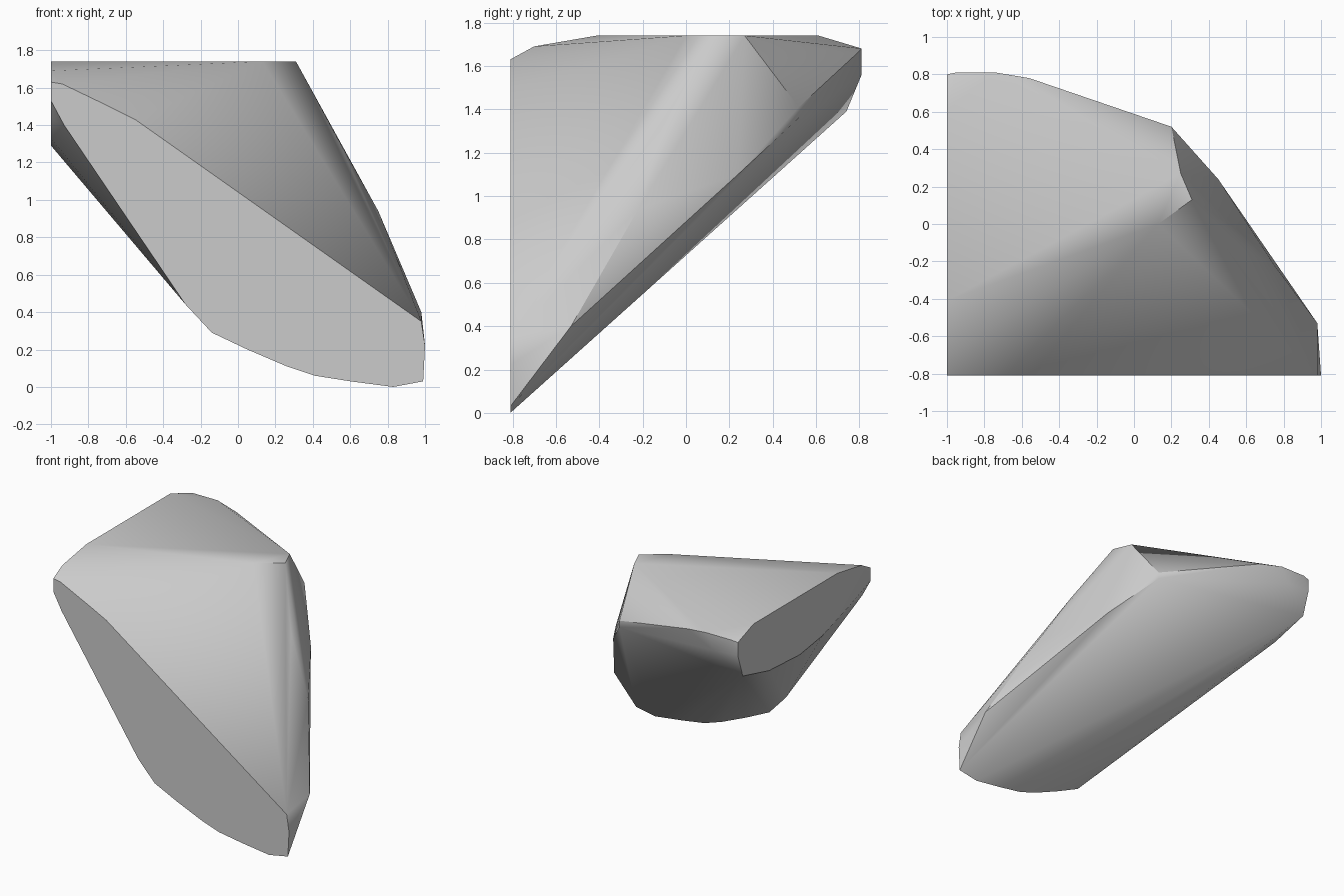
import bpy
import bmesh
import math


def remove_default_cube():
    cube = bpy.data.objects.get("Cube")
    if cube is not None:
        bpy.data.objects.remove(cube, do_unlink=True)


def make_material(name, colour):
    material = bpy.data.materials.new(name)
    material.use_nodes = True
    material.diffuse_color = colour
    shader = material.node_tree.nodes["Principled BSDF"]
    shader.inputs["Base Color"].default_value = colour
    return material


def build_hull(name, points, material):
    """Wrap a convex skin around the points and tidy its flat faces."""
    mesh = bpy.data.meshes.new(name)
    bm = bmesh.new()
    for point in points:
        bm.verts.new(point)
    result = bmesh.ops.convex_hull(bm, input=bm.verts[:])
    unused = [item for item in result["geom_interior"] + result["geom_unused"]
              if isinstance(item, bmesh.types.BMVert)]
    bmesh.ops.delete(bm, geom=list(set(unused)), context="VERTS")
    bmesh.ops.dissolve_limit(bm, angle_limit=math.radians(0.5),
                             verts=bm.verts[:], edges=bm.edges[:])
    bmesh.ops.recalc_face_normals(bm, faces=bm.faces[:])
    bm.to_mesh(mesh)
    bm.free()
    mesh.materials.append(material)
    hull = bpy.data.objects.new(name, mesh)
    bpy.context.collection.objects.link(hull)
    return hull


remove_default_cube()

# Planes where the shard was cut flat
front_y, end_x, top_z = -0.81, -1.0, 1.74

# Front cut, outlined as (x, z)
front_outline = [
    (-1, 1.63), (-.94, 1.62), (-.69, 1.5), (-.55, 1.43), (.98, .35),
    (1, .22), (.99, .03), (.83, 0), (.6, .03), (.41, .06), (.26, .11),
    (.05, .2), (-.14, .29), (-.28, .44), (-.93, 1.4), (-1, 1.53),
]

# End cut, outlined as (y, z)
end_outline = [
    (-.7, 1.69), (-.41, 1.74), (.61, 1.74), (.8, 1.67), (.8, 1.57),
    (.74, 1.39), (.42, 1.31), (.05, 1.29), (-.22, 1.33), (-.54, 1.43),
]

# Corners of the flat top, as (x, y)
top_corners = [(.13, 0), (.31, .13), (.25, .27)]

# Free corners along the side and the back
side_corners = [
    (.52, -.1, 1.35), (.75, -.22, .94), (.98, -.53, .4), (.45, .24, 1.1),
    (.2, .52, 1.41), (.2, .52, 1.36), (-.56, .78, 1.65),
    (-.74, .81, 1.68), (-.95, .81, 1.68), (-.8, .81, 1.56),
]

points = [(x, front_y, z) for x, z in front_outline]
points += [(end_x, y, z) for y, z in end_outline]
points += [(x, y, top_z) for x, y in top_corners]
points += side_corners

grey = make_material("stone grey", (.6, .6, .6, 1))
shard = build_hull("rock_shard", points, grey)

# Soft shading on gentle bends, crisp edges on hard ones
bpy.ops.object.select_all(action="DESELECT")
shard.select_set(True)
bpy.context.view_layer.objects.active = shard
bpy.ops.object.shade_smooth_by_angle(angle=math.radians(30))
